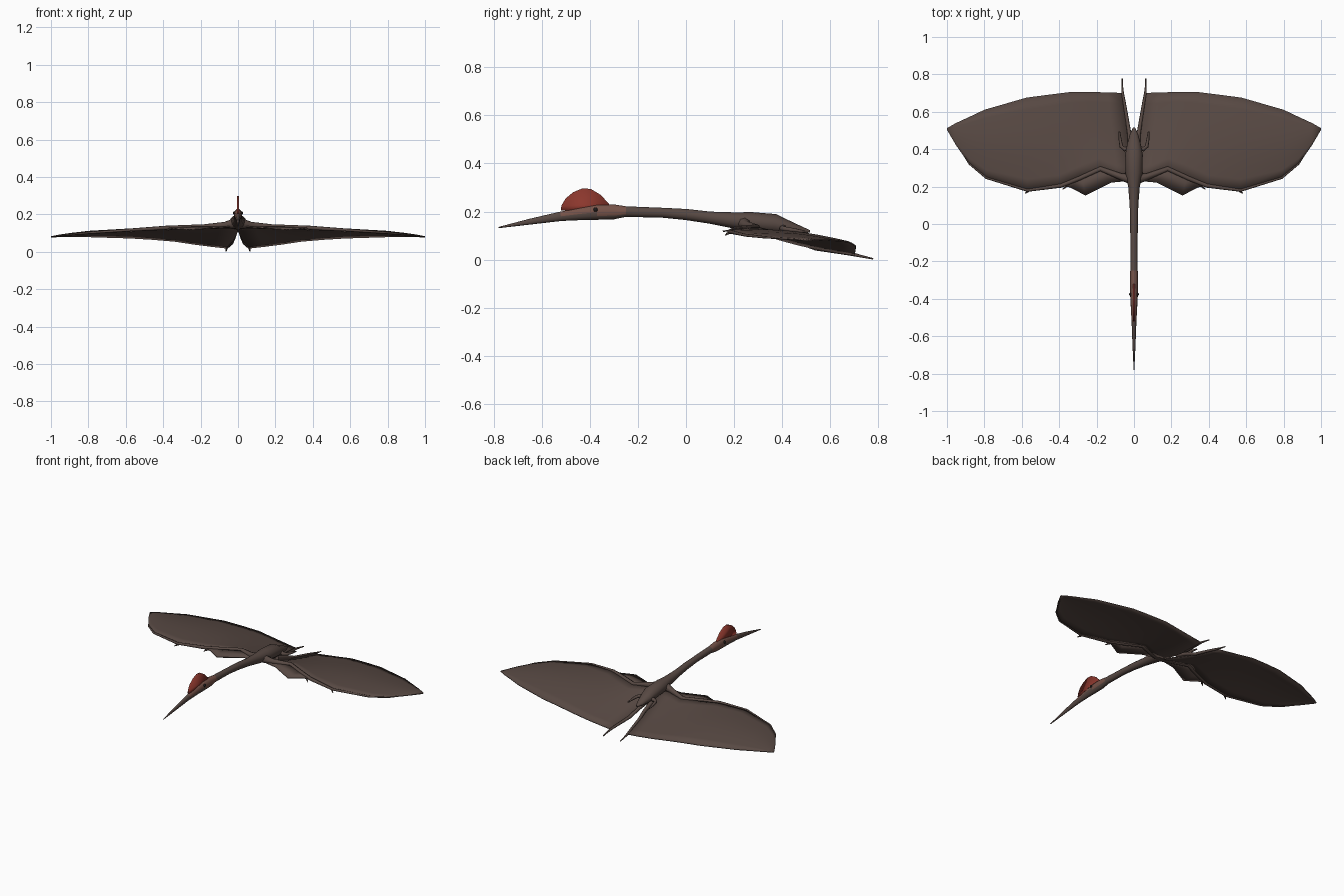
import bpy
import bmesh
import math
from mathutils import Vector

cube = bpy.data.objects.get("Cube")
if cube:
    bpy.data.objects.remove(cube, do_unlink=True)


def make_material(name, colour):
    material = bpy.data.materials.new(name)
    material.use_nodes = True
    rgba = (*colour, 1.0)
    material.diffuse_color = rgba
    material.node_tree.nodes["Principled BSDF"].inputs["Base Color"].default_value = rgba
    return material


SKIN = make_material("brown skin", (.096, .066, .056))
FACE = make_material("reddish face", (.18, .085, .065))
CREST = make_material("crest red", (.26, .038, .026))
DARK = make_material("eye dark", (.012, .01, .01))


def finish(bm, name, materials, mirrored=False, thickness=0, angle=40):
    """Turn a bmesh into a shaded object, optionally mirrored and thickened."""
    bmesh.ops.recalc_face_normals(bm, faces=bm.faces)
    mesh = bpy.data.meshes.new(name)
    bm.to_mesh(mesh)
    bm.free()
    for material in materials:
        mesh.materials.append(material)
    obj = bpy.data.objects.new(name, mesh)
    bpy.context.collection.objects.link(obj)
    if thickness:
        solid = obj.modifiers.new("thickness", 'SOLIDIFY')
        solid.thickness = thickness
        solid.offset = 0
    if mirrored:
        obj.modifiers.new("mirror", 'MIRROR').use_clip = False
    bpy.ops.object.select_all(action='DESELECT')
    obj.select_set(True)
    bpy.context.view_layer.objects.active = obj
    bpy.ops.object.shade_smooth_by_angle(angle=math.radians(angle))
    return obj


def sweep(stations, sides):
    """Loft elliptical rings; each station is centre x, y, z, half width, half height."""
    bm = bmesh.new()
    centres = [Vector(s[:3]) for s in stations]
    rings = []
    for i, (centre, station) in enumerate(zip(centres, stations)):
        ahead = centres[min(i + 1, len(centres) - 1)] - centres[max(i - 1, 0)]
        side = ahead.cross(Vector((0, 0, 1))).normalized()
        up = side.cross(ahead).normalized()
        ring = []
        for k in range(sides):
            a = math.tau * k / sides
            offset = side * math.cos(a) * station[3] + up * math.sin(a) * station[4]
            ring.append(bm.verts.new(centre + offset))
        rings.append(ring)
    for first, second in zip(rings, rings[1:]):
        for k in range(sides):
            n = (k + 1) % sides
            bm.faces.new((first[k], first[n], second[n], second[k]))
    bm.faces.new(rings[0])
    bm.faces.new(rings[-1])
    return bm


def limb(name, path, sides=8):
    """Mirrored round limb; each point is x, y, z, radius."""
    finish(sweep([(*p, p[3]) for p in path], sides), name, [SKIN], mirrored=True, angle=60)


# Beak, head, neck and trunk: y, half width, top, bottom
profile = [
    (-.78, .002, .136, .131), (-.65, .008, .17, .146), (-.52, .013, .2, .161),
    (-.43, .018, .218, .165), (-.37, .021, .229, .166), (-.3, .022, .23, .168),
    (-.25, .02, .222, .178), (-.1, .019, .216, .175), (0, .021, .211, .165),
    (.1, .023, .2, .15), (.2, .031, .197, .13), (.27, .045, .198, .118),
    (.37, .047, .19, .108), (.42, .038, .165, .108), (.48, .022, .138, .108),
    (.515, .006, .123, .113),
]
bm = sweep([(0, y, (t + b) / 2, w, (t - b) / 2) for y, w, t, b in profile], 12)
for face in bm.faces:
    c = face.calc_center_median()
    face.material_index = int(-.52 < c.y < -.27 and c.z > .188)
finish(bm, "body", [SKIN, FACE], angle=60)

# Crest fin
outline = [(-.52, .205), (-.518, .225), (-.5, .255), (-.47, .28), (-.43, .297),
           (-.395, .294), (-.355, .27), (-.32, .232), (-.32, .215), (-.42, .2)]
bm = bmesh.new()
bm.faces.new([bm.verts.new((0, y, z)) for y, z in outline])
finish(bm, "crest", [CREST], thickness=.01)

# Eyes
bm = bmesh.new()
bmesh.ops.create_uvsphere(bm, u_segments=12, v_segments=8, radius=.009)
bmesh.ops.translate(bm, verts=bm.verts, vec=(.018, -.376, .208))
finish(bm, "eyes", [DARK], mirrored=True)

# Wing membrane: leading point and trailing point of each rib
ribs = [
    ((-.01, .24, .132), (.06, .7, .02)), ((.09, .26, .134), (.14, .703, .029)),
    ((.18, .3, .133), (.24, .705, .042)), ((.29, .25, .13), (.34, .705, .057)),
    ((.39, .2, .128), (.46, .69, .067)), ((.57, .178, .117), (.575, .675, .074)),
    ((.79, .245, .102), (.8, .61, .081)), ((.88, .32, .094), (.88, .572, .081)),
    ((.95, .42, .087), (.95, .54, .081)), ((1, .505, .08), (1, .512, .08)),
]
CHORD = 8
bm = bmesh.new()
rows = []
for lead, trail in ribs:
    lead, trail = Vector(lead), Vector(trail)
    # The sheet sags beside the trunk and arches further out
    camber = min(.045, .15 * lead.x - .03) * (trail.y - lead.y)
    row = []
    for k in range(CHORD + 1):
        t = k / CHORD
        point = lead.lerp(trail, t) + Vector((0, 0, camber * math.sin(math.pi * t)))
        row.append(bm.verts.new(point))
    rows.append(row)
for first, second in zip(rows, rows[1:]):
    for k in range(CHORD):
        bm.faces.new((first[k], second[k], second[k + 1], first[k + 1]))
finish(bm, "wing_membranes", [SKIN], mirrored=True, thickness=.006)

# Small membrane in front of each arm
bm = bmesh.new()
front = [(.03, .23, .135), (.12, .222, .128), (.26, .153, .118), (.34, .195, .124)]
back = [(.03, .25, .138), (.18, .29, .133), (.28, .25, .131), (.38, .205, .128)]
pairs = [(bm.verts.new(f), bm.verts.new(b)) for f, b in zip(front, back)]
for (f, b), (g, c) in zip(pairs, pairs[1:]):
    bm.faces.new((f, g, c, b))
finish(bm, "fore_membranes", [SKIN], mirrored=True, thickness=.006)

# Arms, running on as the long finger of the leading edge
limb("arms", [(.015, .24, .152, .028), (.07, .253, .142, .018), (.18, .295, .134, .013),
              (.29, .245, .131, .012), (.39, .205, .128, .011), (.57, .18, .117, .008),
              (.79, .247, .102, .006), (.88, .322, .094, .005), (.99, .495, .081, .002)])

# Claws at the finger joint and the wrist
for name, x, y, z in (("joint_claws", .57, .178, .114), ("wrist_claws", .37, .2, .125)):
    limb(name, [(x - .015, y + .01, z, .006), (x, y - .006, z - .005, .005),
                (x + .012, y - .014, z - .012, .002)], 6)

# Legs along the inner wing edges, ending in pointed feet
limb("legs", [(.018, .38, .103, .014), (.024, .475, .073, .011), (.034, .54, .048, .01),
              (.052, .65, .03, .008), (.061, .7, .021, .007), (.063, .735, .013, .005),
              (.063, .778, .004, .003)])

# Short hooked limbs beside the tail
limb("tail_hooks", [(.02, .41, .135, .014), (.05, .4, .13, .012), (.068, .415, .127, .01),
                    (.074, .45, .123, .008), (.078, .495, .117, .004)])
